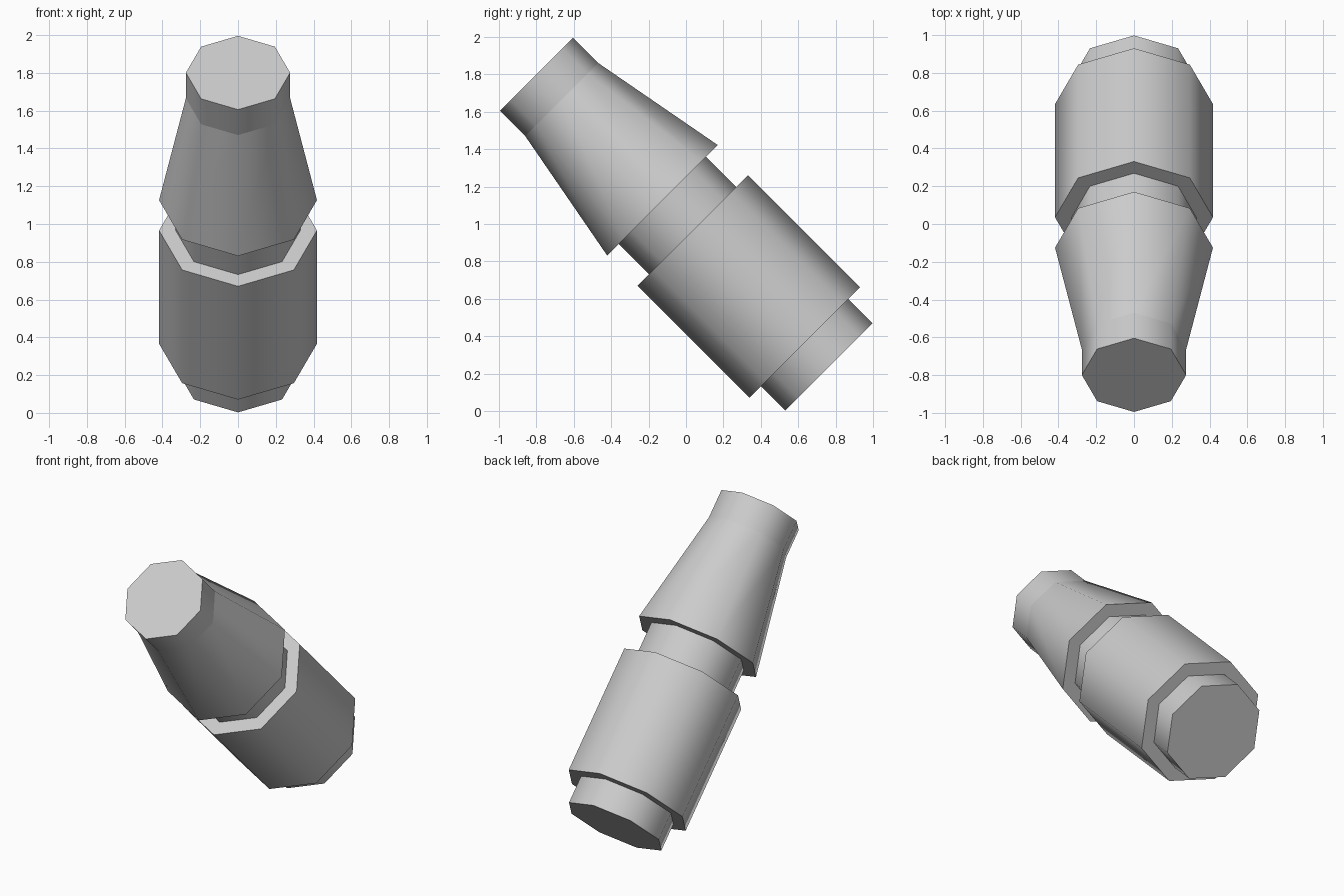
import bpy
import bmesh
from math import cos, sin, pi, radians

SIDES = 8

default_cube = bpy.data.objects.get("Cube")
if default_cube:
    bpy.data.objects.remove(default_cube, do_unlink=True)

# One plain grey
grey = bpy.data.materials.new("plain grey")
grey.use_nodes = True
colour = (0.6, 0.6, 0.6, 1)
grey.diffuse_color = colour
grey.node_tree.nodes["Principled BSDF"].inputs["Base Color"].default_value = colour


def octagonal_part(name, profile):
    """Closed turned part from (radius, height) pairs, tipped forward by 45 degrees."""
    bm = bmesh.new()
    rings = [[bm.verts.new((r * cos(2 * pi * i / SIDES), r * sin(2 * pi * i / SIDES), h))
              for i in range(SIDES)] for r, h in profile]
    for low, high in zip(rings, rings[1:]):
        for i in range(SIDES):
            j = (i + 1) % SIDES
            bm.faces.new((low[i], low[j], high[j], high[i])).smooth = True
    bm.faces.new(rings[0][::-1])
    bm.faces.new(rings[-1])
    # Crisp rims, soft sides
    for edge in bm.edges:
        a, b = edge.verts
        edge.smooth = abs(a.co.z - b.co.z) > 0.01
    mesh = bpy.data.meshes.new(name)
    bm.to_mesh(mesh)
    bm.free()
    mesh.materials.append(grey)
    part = bpy.data.objects.new(name, mesh)
    part.location = (0, 0.765, 0.236)
    part.rotation_euler.x = radians(45)
    bpy.context.collection.objects.link(part)
    return part


# Inner core, seen at the foot and at the neck
octagonal_part("inner_core", [(0.33, 0), (0.33, 1.3)])
# Straight sleeve around the lower half
octagonal_part("lower_sleeve", [(0.418, 0.184), (0.418, 1.032)])
# Tapered head with a straight tip
octagonal_part("tapered_head", [(0.418, 1.259), (0.276, 2.022), (0.276, 2.213)])
